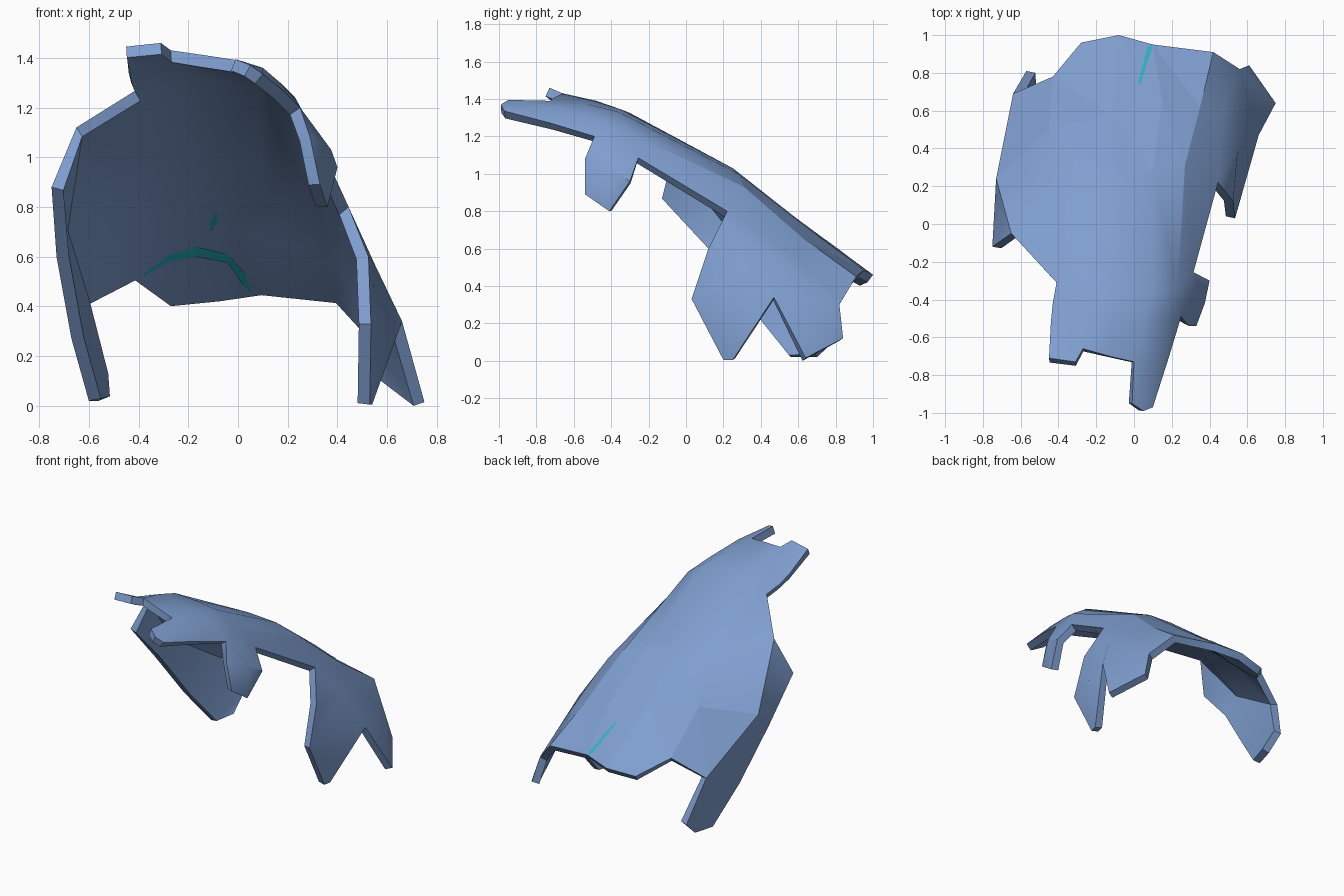
import bpy, bmesh
from mathutils import Vector
from mathutils.bvhtree import BVHTree

if "Cube" in bpy.data.objects:
    bpy.data.objects.remove(bpy.data.objects["Cube"])


def material(name, rgb):
    m = bpy.data.materials.new(name)
    m.diffuse_color = (*rgb, 1)
    m.use_nodes = True
    m.node_tree.nodes["Principled BSDF"].inputs["Base Color"].default_value = m.diffuse_color
    return m


blue = material("soft blue", (0.21, 0.34, 0.62))
teal = material("teal", (0.02, 0.46, 0.54))

# Canopy cross-sections from front to back, each running left to right
rows = [
    [(-.44, -.52, 1.34), (-.27, -.66, 1.43), (-.13, -.70, 1.41), (0, -.73, 1.39), (.10, -.72, 1.36), (.18, -.72, 1.27)],
    [(-.43, -.42, 1.30), (-.27, -.48, 1.39), (-.12, -.50, 1.39), (.05, -.52, 1.37), (.17, -.50, 1.30), (.25, -.49, 1.20)],
    [(-.41, -.31, 1.27), (-.28, -.30, 1.325), (-.10, -.35, 1.345), (.10, -.36, 1.33), (.23, -.35, 1.24), (.315, -.255, 1.085)],
    [(-.65, -.05, 1.12), (-.36, .22, 1.03), (-.10, .25, 1.03), (.10, .28, 1.00), (.27, .31, .93), (.445, .22, .80)],
    [(-.73, .24, .72), (-.45, .50, .80), (-.12, .58, .77), (.15, .65, .71), (.35, .62, .66), (.47, .60, .55)],
    [(-.64, .69, .42), (-.43, .78, .54), (-.28, .96, .44), (-.08, 1.0, .46), (.10, .95, .485), (.42, .91, .45)],
]
faces = []
for a, b in zip(rows, rows[1:]):
    for i in range(5):
        faces.append([a[i], a[i + 1], b[i + 1], b[i]])

left = [r[0] for r in rows]
right = [r[5] for r in rows]

# Left front drip and front tip
faces.append([left[0], (-.45, -.71, 1.445), (-.31, -.73, 1.46), rows[0][1]])
tip = [(-.01, -.95, 1.395), (.05, -.99, 1.37), (.10, -.97, 1.335)]
for i in range(2):
    faces.append([tip[i], tip[i + 1], rows[0][4 + i], rows[0][3 + i]])

# Right front drip: a fan round a bulging centre
ring = [right[1], (.29, -.54, 1.08), (.33, -.54, .89), (.36, -.41, .80), (.40, -.30, .96), right[2]]
for p, q in zip(ring, ring[1:] + ring[:1]):
    faces.append([p, q, (.375, -.42, 1.03)])

# Right flap with two points and a notch between them
f1, f2, mid, notch = (.525, .12, .60), (.535, .03, .33), (.55, .40, .57), (.66, .47, .34)
back = (.56, .82, .30)
faces += [
    [right[3], f1, mid], [f1, f2, notch, mid],
    [f2, (.53, .20, .005), (.54, .25, .005), notch],
    [right[3], mid, right[4]], [right[4], mid, back, right[5]], [mid, notch, back],
    [notch, (.75, .64, .015), (.61, .84, .12), back],
]

# Left flap, sweeping back to one point
p1, p2, p3 = (-.75, -.12, .88), (-.73, .12, .60), (-.67, .36, .27)
faces += [
    [left[3], p1, p2, left[4]], [left[4], p2, p3, left[5]],
    [p3, (-.60, .56, .02), (-.56, .70, .02), (-.57, .81, .12), left[5]],
]

bm = bmesh.new()
for f in faces:
    bm.faces.new([bm.verts.new(p) for p in f])
bmesh.ops.remove_doubles(bm, verts=bm.verts, dist=0.001)
bmesh.ops.recalc_face_normals(bm, faces=bm.faces)
bm.faces.ensure_lookup_table()
if bm.faces[7].normal.z < 0:
    bmesh.ops.reverse_faces(bm, faces=bm.faces)
bmesh.ops.triangulate(bm, faces=bm.faces)
mesh = bpy.data.meshes.new("draped_shell")
bm.to_mesh(mesh)
bm.free()
shell = bpy.data.objects.new("draped_shell", mesh)
bpy.context.collection.objects.link(shell)
mesh.materials.append(blue)

# Even wall thickness, grown inward
thick = shell.modifiers.new("thickness", 'SOLIDIFY')
thick.thickness = 0.05
thick.offset = -1
bpy.context.view_layer.objects.active = shell
shell.select_set(True)
bpy.ops.object.modifier_apply(modifier="thickness")
bpy.ops.object.shade_smooth_by_angle(angle=0.61)
mesh = shell.data
for p in mesh.polygons:
    if p.center.y > .35 and p.center.x < .3 and p.normal.z > .5:
        p.use_smooth = False
for v in mesh.vertices:
    v.co.z = max(v.co.z, 0)

test = bmesh.new()
test.from_mesh(mesh)
tree = BVHTree.FromBMesh(test)
test.free()


def drape(name, strip, start, direction):
    """Lay a narrow strip of point pairs on the shell along a direction."""
    d = Vector(direction)
    quads = bmesh.new()
    pairs = []
    for pair in strip:
        hits = [tree.ray_cast(start(*p), d)[0] for p in pair]
        if all(h is not None for h in hits):
            pairs.append([quads.verts.new(h - d * 0.006) for h in hits])
    for a, b in zip(pairs, pairs[1:]):
        quads.faces.new([a[0], a[1], b[1], b[0]])
    bmesh.ops.recalc_face_normals(quads, faces=quads.faces)
    me = bpy.data.meshes.new(name)
    quads.to_mesh(me)
    quads.free()
    me.materials.append(teal)
    bpy.context.collection.objects.link(bpy.data.objects.new(name, me))


# Teal slit on top of the back edge
drape("top_slit", [((.022, .74), (.035, .74)), ((.048, .85), (.068, .85)), ((.074, .945), (.10, .945))],
      lambda x, y: Vector((x, y, 2)), (0, 0, -1))
# Teal seams on the inside of the back
drape("inner_seam", [((-.38, .52), (-.38, .53)), ((-.28, .58), (-.28, .605)), ((-.17, .60), (-.17, .64)),
                     ((-.04, .575), (-.04, .61)), ((.02, .485), (.03, .53)), ((.05, .455), (.055, .46))],
      lambda x, z: Vector((x, -.6, z)), (0, 1, 0))
drape("inner_nick", [((-.11, .71), (-.10, .71)), ((-.11, .74), (-.085, .74)), ((-.09, .78), (-.085, .78))],
      lambda x, z: Vector((x, -.6, z)), (0, 1, 0))
